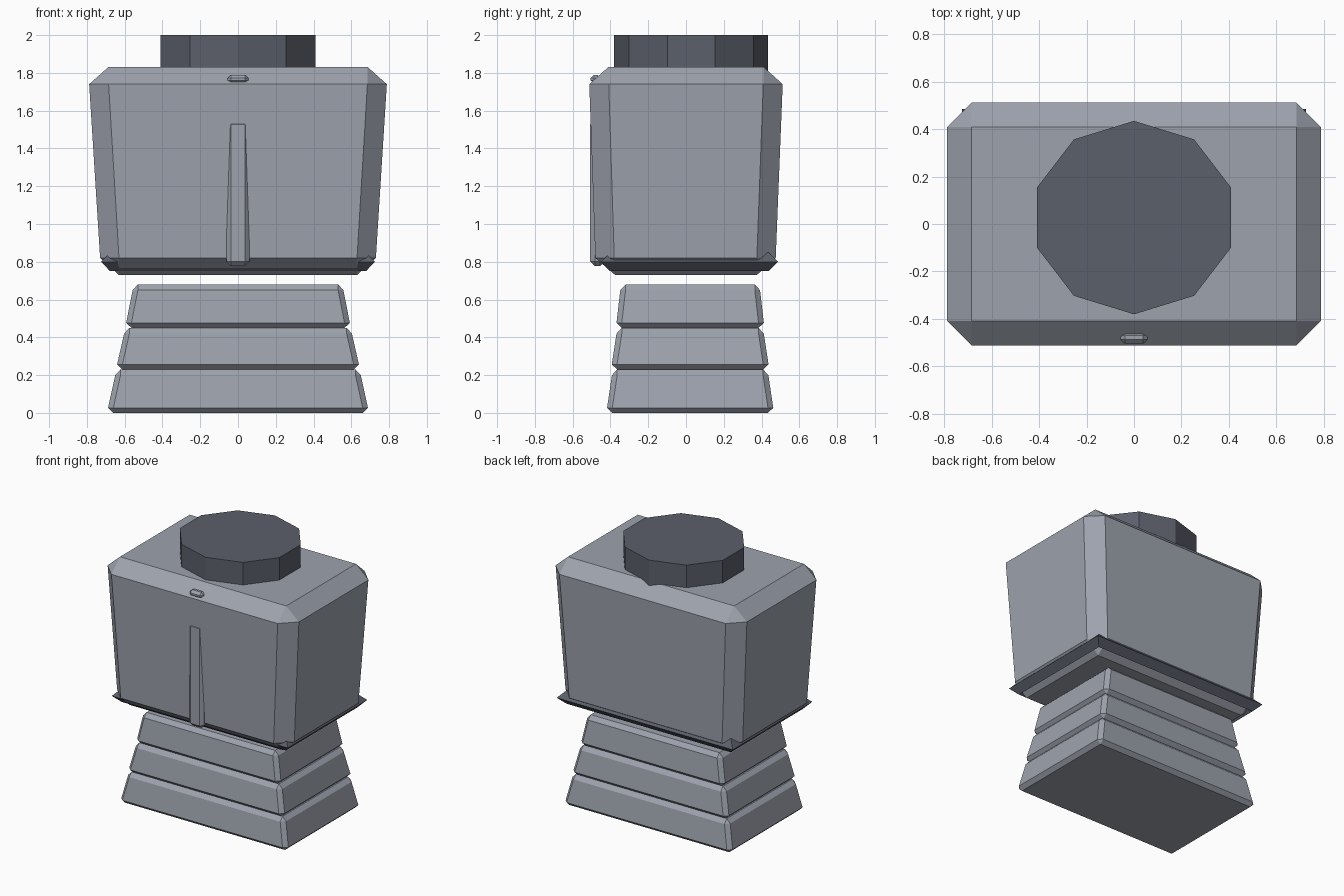
import bpy, bmesh, math

if "Cube" in bpy.data.objects:
    bpy.data.objects.remove(bpy.data.objects["Cube"])


def material(name, rgb):
    m = bpy.data.materials.new(name)
    m.diffuse_color = (*rgb, 1)
    m.use_nodes = True
    m.node_tree.nodes["Principled BSDF"].inputs["Base Color"].default_value = m.diffuse_color
    return m


GREY = material("light grey", (0.34, 0.365, 0.42))
DARK = material("dark grey", (0.105, 0.115, 0.145))


def finish(name, bm, mat):
    bmesh.ops.remove_doubles(bm, verts=bm.verts[:], dist=0.0005)
    bmesh.ops.recalc_face_normals(bm, faces=bm.faces[:])
    mesh = bpy.data.meshes.new(name)
    bm.to_mesh(mesh)
    bm.free()
    mesh.materials.append(mat)
    obj = bpy.data.objects.new(name, mesh)
    bpy.context.collection.objects.link(obj)
    return obj


def ring(hx, y0, y1, c):
    """Rectangle with its corners cut by c, counter-clockwise."""
    return [(hx, y0 + c), (hx, y1 - c), (hx - c, y1), (c - hx, y1),
            (-hx, y1 - c), (-hx, y0 + c), (c - hx, y0), (hx - c, y0)]


def skin(name, rings, mat, closed=False):
    """Join rings of points with quads; cap the ends, or close into a loop."""
    bm = bmesh.new()
    loops = [[bm.verts.new(p) for p in pts] for pts in rings]
    n = len(loops[0])
    following = loops[1:] + (loops[:1] if closed else [])
    for a, b in zip(loops, following):
        for i in range(n):
            j = (i + 1) % n
            bm.faces.new((a[i], a[j], b[j], b[i]))
    if not closed:
        bm.faces.new(loops[0][::-1])
        bm.faces.new(loops[-1])
    return finish(name, bm, mat)


def loft(name, levels, mat):
    """Stack of cut-corner rectangles: (z, half width, front, back, corner cut)."""
    return skin(name, [[(x, y, z) for x, y in ring(hx, y0, y1, c)]
                       for z, hx, y0, y1, c in levels], mat)


def bevelled_box(name, lo, hi, bevel, mat):
    bm = bmesh.new()
    bmesh.ops.create_cube(bm, size=1)
    for v in bm.verts:
        v.co = [(a + b) / 2 + c * (b - a) for a, b, c in zip(lo, hi, v.co)]
    bmesh.ops.bevel(bm, geom=bm.edges[:], offset=bevel, segments=1,
                    affect='EDGES', profile=0.5)
    return finish(name, bm, mat)


# Tapered upper body with wide chamfers
loft("upper_body", [(0.73, 0.63, -0.375, 0.375, 0),
                    (0.82, 0.73, -0.48, 0.475, 0.1),
                    (1.74, 0.788, -0.512, 0.512, 0.103),
                    (1.832, 0.685, -0.41, 0.41, 0)], GREY)

# Three stacked tiers of the base: z bottom, z top, lower and upper half sizes
for i, (z0, z1, xa, xb, ya, yb) in enumerate([
        (0.0, 0.23, 0.688, 0.65, 0.44, 0.414),
        (0.23, 0.45, 0.64, 0.603, 0.415, 0.39),
        (0.45, 0.68, 0.592, 0.558, 0.39, 0.37)]):
    cy, b = 0.022, 0.028
    loft(f"base_tier_{i + 1}", [
        (z0, xa - b, cy - ya + b, cy + ya - b, 0),
        (z0 + 0.027, xa, cy - ya, cy + ya, b),
        (z1 - 0.03, xb, cy - yb, cy + yb, b),
        (z1, xb - b, cy - yb + b, cy + yb - b, 0)], GREY)

# Dark diamond-section trim running round the lower edge
trim = []
for d, z in [(0, 0.80), (0.048, 0.85), (0.096, 0.80), (0.048, 0.75)]:
    x, y0, y1 = 0.725 - d, -0.45 + d, 0.486 - d
    trim.append([(x, y0, z), (x, y1, z), (-x, y1, z), (-x, y0, z)])
skin("lower_trim", trim, DARK, closed=True)

# Ten-sided neck cap with one corner towards the back
angles = [math.pi / 2 + math.tau * i / 10 for i in range(10)]
skin("neck_cap", [[(0.431 * math.cos(a), 0.027 + 0.408 * math.sin(a), z)
                   for a in angles] for z in (1.8, 2.0)], DARK)

# Front rib and small front stud
bevelled_box("front_rib", (-0.062, -0.507, 0.778), (0.06, -0.43, 1.55), 0.024, GREY)
bevelled_box("front_stud", (-0.056, -0.505, 1.742), (0.056, -0.452, 1.79), 0.018, GREY)
